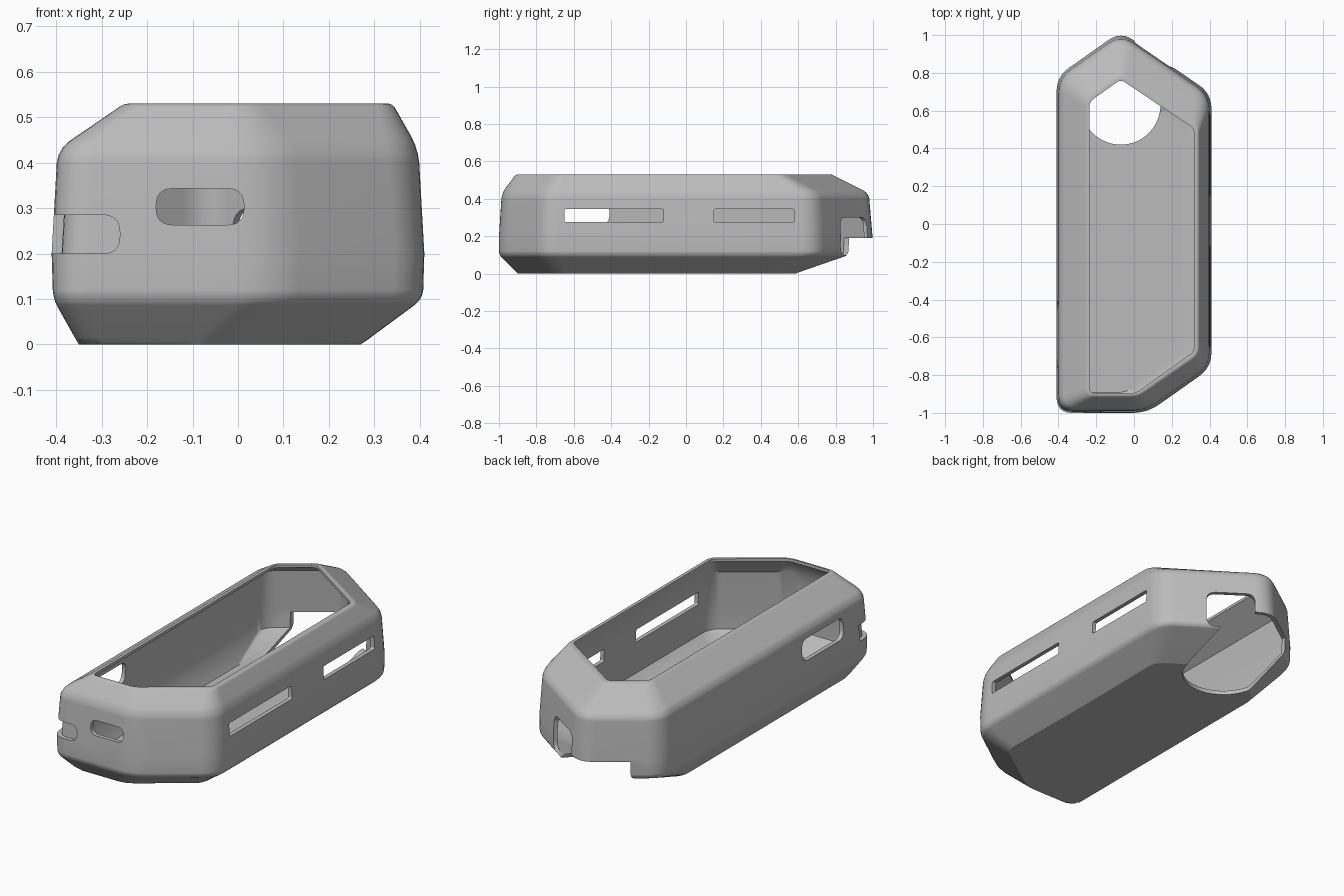
import bpy, bmesh
from mathutils import Vector, Matrix
from math import pi, cos, sin, atan2

old = bpy.data.objects.get("Cube")
if old:
    bpy.data.objects.remove(old)

grey = bpy.data.materials.new("neutral_grey")
grey.use_nodes = True
grey.diffuse_color = (0.5, 0.5, 0.5, 1)
grey.node_tree.nodes["Principled BSDF"].inputs["Base Color"].default_value = (0.5, 0.5, 0.5, 1)


def rounded(points, d, steps=6):
    """Round every corner of a polygon, starting d away from the corner."""
    out = []
    n = len(points)
    for i in range(n):
        p = Vector(points[i])
        a = p + (Vector(points[i - 1]) - p).normalized() * d
        b = p + (Vector(points[(i + 1) % n]) - p).normalized() * d
        for k in range(steps + 1):
            t = k / steps
            out.append(a * (1 - t) ** 2 + p * (2 * t * (1 - t)) + b * (t * t))
    return out


def outline(shape, inset=0.0):
    """Six-sided plan with one cut front corner and a pointed back."""
    left, right, front, front_x, front_y, right_y, tip, left_y = shape
    side = 0.52 * inset
    return [(left + inset, front + inset), (front_x - 0.32 * inset, front + inset),
            (right - inset, front_y + side), (right - inset, right_y - side),
            (-0.07, tip - 1.2 * inset), (left + inset, left_y - side)]


def make_object(name, bm):
    bmesh.ops.recalc_face_normals(bm, faces=bm.faces)
    for f in bm.faces:
        f.smooth = True
    mesh = bpy.data.meshes.new(name)
    bm.to_mesh(mesh)
    bm.free()
    mesh.materials.append(grey)
    obj = bpy.data.objects.new(name, mesh)
    bpy.context.scene.collection.objects.link(obj)
    return obj


def loft(name, levels, creases=()):
    """Closed solid through (height, corner rounding, outline) levels."""
    bm = bmesh.new()
    loops = [[bm.verts.new((p.x, p.y, z)) for p in rounded(pts, d)] for z, d, pts in levels]
    n = len(loops[0])
    bm.faces.new(loops[0])
    bm.faces.new(loops[-1])
    for low, high in zip(loops, loops[1:]):
        for i in range(n):
            j = (i + 1) % n
            bm.faces.new((low[i], low[j], high[j], high[i]))
    for row, width in creases:
        loop = loops[row]
        edges = [bm.edges.get((loop[i], loop[(i + 1) % n])) for i in range(n)]
        bmesh.ops.bevel(bm, geom=edges, offset=width, segments=3, profile=0.5, affect='EDGES')
    return make_object(name, bm)


def prism(name, points, depth, matrix):
    """Extrude a flat outline along local z, then place it."""
    bm = bmesh.new()
    low = [bm.verts.new((p[0], p[1], 0)) for p in points]
    high = [bm.verts.new((p[0], p[1], depth)) for p in points]
    bm.faces.new(low)
    bm.faces.new(high)
    for i in range(len(low)):
        j = (i + 1) % len(low)
        bm.faces.new((low[i], low[j], high[j], high[i]))
    bmesh.ops.transform(bm, matrix=matrix, verts=bm.verts)
    return make_object(name, bm)


def slot(name, start, heading, u0, u1, z0, z1, r, depth):
    """Rounded slot cutter running from start along a horizontal heading."""
    w = Vector((cos(heading), sin(heading), 0))
    up = Vector((0, 0, 1))
    m = Matrix((w.cross(up), up, w)).transposed().to_4x4()
    m.translation = Vector(start)
    rect = [(u0, z0), (u1, z0), (u1, z1), (u0, z1)]
    return prism(name, rounded(rect, r), depth, m)


# Plan shapes: left, right, front, front_x, front_y, right_y, tip, left_y
base = (-0.35, 0.27, -0.90, -0.04, -0.68, 0.487, 0.735, 0.53)
lower = (-0.407, 0.407, -1.0, 0.07, -0.76, 0.69, 1.015, 0.78)
middle = (-0.41, 0.41, -1.0, 0.07, -0.76, 0.69, 1.02, 0.78)
upper = (-0.397, 0.397, -0.985, 0.06, -0.75, 0.68, 1.0, 0.77)
top = (-0.25, 0.34, -0.91, 0.02, -0.69, 0.52, 0.79, 0.66)
opening = (-0.235, 0.318, -0.895, 0.01, -0.675, 0.505, 0.765, 0.648)

# Outer body with softened horizontal creases
case = loft("case_shell", [
    (0.00, 0.05, outline(base)),
    (0.10, 0.08, outline(lower)),
    (0.20, 0.08, outline(middle)),
    (0.43, 0.08, outline(upper)),
    (0.53, 0.04, outline(top)),
], creases=((0, 0.02), (1, 0.02), (3, 0.03), (4, 0.01)))

# Hollow inside, open at the top
wall = 0.022
cavity = loft("cavity", [
    (0.022, 0.045, outline(base, 0.008)),
    (0.108, 0.06, outline(lower, wall)),
    (0.20, 0.06, outline(middle, wall)),
    (0.42, 0.06, outline(upper, wall)),
    (0.515, 0.025, outline(opening)),
    (0.60, 0.025, outline(opening)),
])

# Openings in the front and long walls
cutters = [
    cavity,
    slot("front_port", (0, -1.1, 0), pi / 2, -0.18, 0.013, 0.263, 0.343, 0.037, 0.25),
    slot("corner_loop_hole", (0, -1.1, 0), pi / 2, -0.6, -0.26, 0.2, 0.285, 0.038, 0.21),
    slot("left_slot_front", (0.5, 0, 0), pi, -0.65, -0.12, 0.275, 0.345, 0.01, 0.2),
    slot("left_slot_back", (0.5, 0, 0), pi, 0.15, 0.58, 0.275, 0.345, 0.01, 0.2),
    slot("right_slot", (-0.3, 0, 0), pi, -0.76, -0.41, 0.265, 0.38, 0.045, 0.2),
]

# Arch through the angled back wall
out = atan2(0.48, 0.33)
cutters.append(slot("back_arch", (0.1 + 0.07 * cos(out), 0.89 + 0.07 * sin(out), 0), out + pi,
                    -0.125, 0.125, 0.1, 0.30, 0.05, 0.2))

# Round-ended cutaway under the back tip
arc = [(-0.07 + 0.21 * cos(pi + pi * k / 32), 0.63 + 0.21 * sin(pi + pi * k / 32))
       for k in range(33)]
cutters.append(prism("floor_cutaway", arc + [(0.14, 1.2), (-0.28, 1.2)], 0.29,
                     Matrix.Translation((0, 0, -0.1))))

for c in cutters:
    c.hide_render = True
    c.display_type = 'WIRE'
    cut = case.modifiers.new(c.name, 'BOOLEAN')
    cut.operation = 'DIFFERENCE'
    cut.solver = 'FLOAT'
    cut.object = c

# Keep cut edges sharp and the broad faces flat
sharp = case.modifiers.new("sharp_edges", 'EDGE_SPLIT')
sharp.split_angle = 0.6
case.modifiers.new("soft_normals", 'WEIGHTED_NORMAL')
